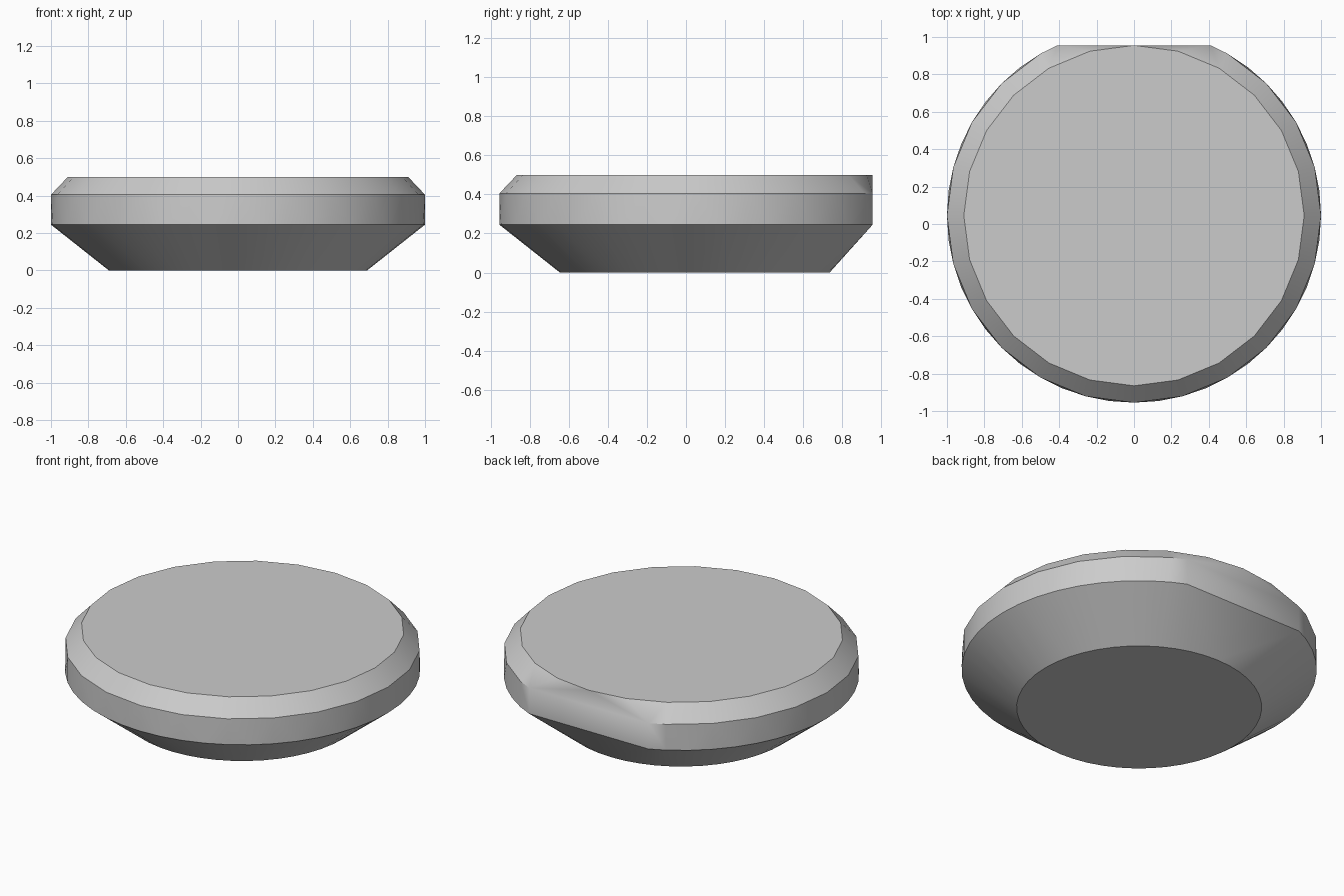
import bpy, bmesh
from math import sin, cos, tau

if "Cube" in bpy.data.objects:
    bpy.data.objects.remove(bpy.data.objects["Cube"], do_unlink=True)

CENTRE_Y = 0.045   # disc axis
FLAT_Y = 0.955     # flat cut across the back
FLAT_X = 0.41      # half width of the flat


def ring(bm, radius, z, sides):
    """Circle of vertices, cut straight where it passes the back flat."""
    for i in range(sides):
        a = tau * i / sides
        x, y = radius * sin(a), CENTRE_Y + radius * cos(a)
        if y < FLAT_Y + 0.001:
            bm.verts.new((x, y, z))
    if CENTRE_Y + radius > FLAT_Y + 0.001:
        for side in (-1, 1):
            bm.verts.new((side * FLAT_X, FLAT_Y, z))


# Gray material
gray = bpy.data.materials.new("gray")
gray.use_nodes = True
color = (0.6, 0.6, 0.6, 1)
gray.diffuse_color = color
gray.node_tree.nodes["Principled BSDF"].inputs["Base Color"].default_value = color

# Disc body: the convex skin around base, lower rim, upper rim and top
bm = bmesh.new()
ring(bm, 0.69, 0, 48)
ring(bm, 1, 0.245, 48)
ring(bm, 1, 0.405, 24)
ring(bm, 0.91, 0.5, 24)
bmesh.ops.convex_hull(bm, input=bm.verts[:])
bmesh.ops.dissolve_limit(bm, angle_limit=0.002, verts=bm.verts[:], edges=bm.edges[:])
bmesh.ops.recalc_face_normals(bm, faces=bm.faces[:])
mesh = bpy.data.meshes.new("disc_body")
bm.to_mesh(mesh)
bm.free()
mesh.materials.append(gray)
body = bpy.data.objects.new("disc_body", mesh)
bpy.context.collection.objects.link(body)

# Smooth around the rim, sharp between the bands
bpy.context.view_layer.objects.active = body
body.select_set(True)
bpy.ops.object.shade_smooth_by_angle(angle=0.56)
